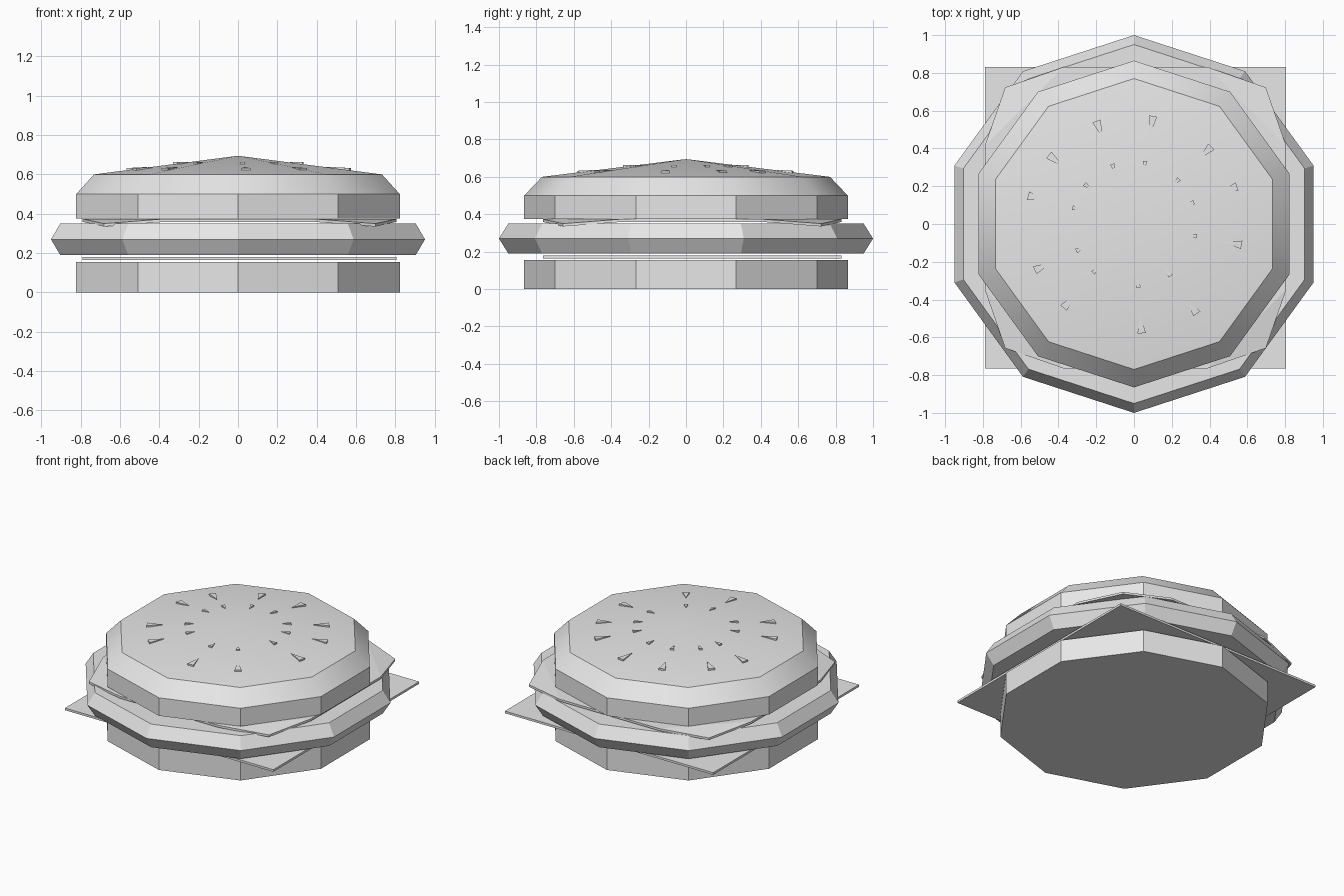
import bpy, bmesh, math
from mathutils import Vector, Matrix

cube = bpy.data.objects.get("Cube")
if cube:
    bpy.data.objects.remove(cube, do_unlink=True)

grey = bpy.data.materials.new("plain_grey")
grey.use_nodes = True
grey.diffuse_color = (0.8, 0.8, 0.8, 1)
grey.node_tree.nodes["Principled BSDF"].inputs["Base Color"].default_value = (0.8, 0.8, 0.8, 1)

SIDES = 10
SLICE_CENTRE = Vector((0.008, 0.033, 0))
HALF = 0.798


def finish(name, bm, smooth=False):
    bmesh.ops.recalc_face_normals(bm, faces=bm.faces)
    mesh = bpy.data.meshes.new(name)
    bm.to_mesh(mesh)
    bm.free()
    obj = bpy.data.objects.new(name, mesh)
    bpy.context.collection.objects.link(obj)
    mesh.materials.append(grey)
    if smooth:
        bpy.ops.object.select_all(action="DESELECT")
        obj.select_set(True)
        bpy.context.view_layer.objects.active = obj
        bpy.ops.object.shade_smooth_by_angle(angle=math.radians(30))
    return obj


def stacked_rings(name, profile, apex=None, smooth=False):
    """Ten-sided solid from (radius, height) rings, with a flat or pointed top."""
    bm = bmesh.new()
    rings = []
    for r, z in profile:
        angles = [math.pi / 2 + math.tau * i / SIDES for i in range(SIDES)]
        rings.append([bm.verts.new((r * math.cos(a), r * math.sin(a), z)) for a in angles])
    bm.faces.new(rings[0])
    tip = bm.verts.new((0, 0, apex)) if apex else None
    for i in range(SIDES):
        j = (i + 1) % SIDES
        for low, high in zip(rings, rings[1:]):
            bm.faces.new((low[i], low[j], high[j], high[i]))
        if tip:
            bm.faces.new((rings[-1][i], rings[-1][j], tip))
    if not tip:
        bm.faces.new(rings[-1])
    return finish(name, bm, smooth)


# Buns and patty
stacked_rings("bottom_bun", [(0.865, 0), (0.865, 0.155)])
stacked_rings("patty", [(0.95, 0.19), (1.0, 0.27), (0.95, 0.35)])
stacked_rings("top_bun", [(0.865, 0.375), (0.865, 0.5), (0.77, 0.6)], 0.695, True)

# Flat square slice under the patty
bm = bmesh.new()
bmesh.ops.create_cube(bm, size=1, matrix=Matrix.Translation(SLICE_CENTRE + Vector((0, 0, 0.172)))
                      @ Matrix.Diagonal((2 * HALF, 2 * HALF, 0.015, 1)))
finish("lower_slice", bm)

# Slice on the patty, with its four corners folded down
bm = bmesh.new()
centre_loop = []
corners = []
for k in range(4):
    turn = Matrix.Rotation(k * math.pi / 2, 4, "Z")
    a, tip, b = [bm.verts.new(turn @ Vector(p) + SLICE_CENTRE) for p in
                 ((HALF, 0.38, 0.374), (0.69, 0.69, 0.35), (0.38, HALF, 0.374))]
    centre_loop += [a, b]
    corners.append((a, tip, b))
bm.faces.new(centre_loop)
for corner in corners:
    bm.faces.new(corner)
bmesh.ops.recalc_face_normals(bm, faces=bm.faces)
bottom = bmesh.ops.extrude_face_region(bm, geom=bm.faces[:])["geom"]
bmesh.ops.translate(bm, vec=(0, 0, -0.015), verts=[v for v in bottom if isinstance(v, bmesh.types.BMVert)])
finish("upper_slice", bm)

# Two rings of seed slivers, each pointing at the middle of the bun
bm = bmesh.new()
slope = 0.095 / 0.77
seed_angles = [math.radians(a) for a in (80, 45, 20, -11, -55, -86, -130, -155, 165, 141, 110)]
for radius, length, width in ((0.31, 0.055, 0.025), (0.53, 0.1, 0.045)):
    for a in seed_angles:
        out = Vector((math.cos(a), math.sin(a), 0))
        side = Vector((-out.y, out.x, 0)) * width / 2
        tip = out * (radius - length / 2)
        end = out * (radius + length / 2)
        tip.z = 0.695 - slope * tip.length + 0.002
        end.z = 0.695 - slope * end.length + 0.009
        under = Vector((0, 0, -0.012))
        top = [bm.verts.new(p) for p in (tip, end + side, end - side)]
        base = [bm.verts.new(v.co + under) for v in top]
        bm.faces.new(top)
        bm.faces.new(base[::-1])
        for i in range(3):
            j = (i + 1) % 3
            bm.faces.new((top[i], base[i], base[j], top[j]))
finish("seeds", bm)
